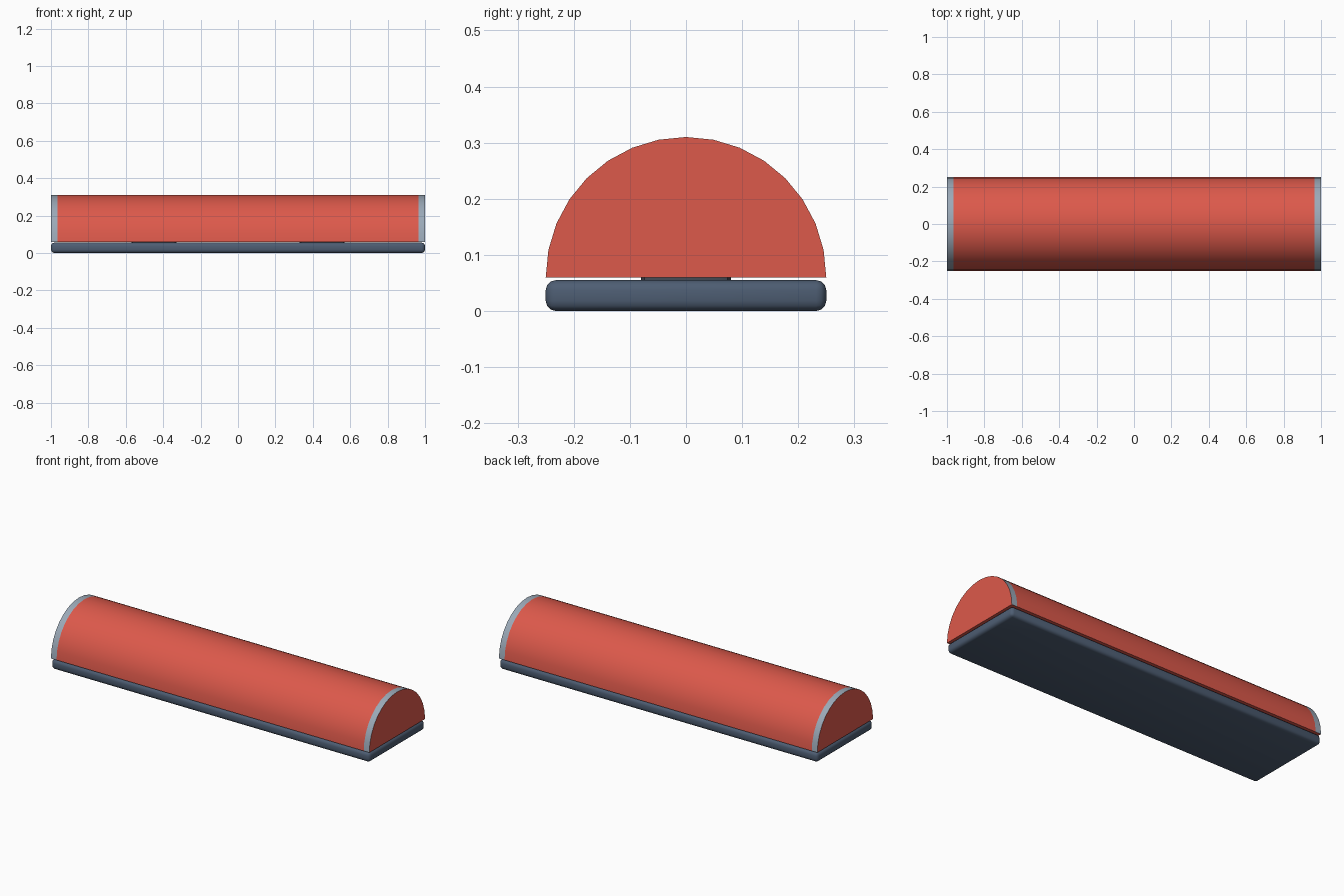
import bpy, bmesh, math

if "Cube" in bpy.data.objects:
    bpy.data.objects.remove(bpy.data.objects["Cube"])


def material(name, rgb):
    m = bpy.data.materials.new(name)
    m.diffuse_color = (*rgb, 1)
    m.use_nodes = True
    m.node_tree.nodes["Principled BSDF"].inputs["Base Color"].default_value = m.diffuse_color
    return m


RED = material("red", (0.72, 0.10, 0.07))
SILVER = material("silver_grey", (0.33, 0.40, 0.48))
SLATE = material("slate", (0.075, 0.11, 0.17))
DARK = material("dark_grey", (0.06, 0.07, 0.09))


def add_object(name, bm, mats):
    bmesh.ops.recalc_face_normals(bm, faces=bm.faces)
    me = bpy.data.meshes.new(name)
    bm.to_mesh(me)
    bm.free()
    for m in mats:
        me.materials.append(m)
    ob = bpy.data.objects.new(name, me)
    bpy.context.collection.objects.link(ob)
    bpy.ops.object.select_all(action='DESELECT')
    ob.select_set(True)
    bpy.context.view_layer.objects.active = ob
    return ob


def box(name, x, z0, z1, size, mat, bevel, segments, vertical_only=False):
    bm = bmesh.new()
    bmesh.ops.create_cube(bm, size=1)
    for v in bm.verts:
        v.co = (x + v.co.x * size[0], v.co.y * size[1],
                (z0 + z1) / 2 + v.co.z * (z1 - z0))
    edges = [e for e in bm.edges if not vertical_only
             or abs(e.verts[0].co.z - e.verts[1].co.z) > 1e-4]
    bmesh.ops.bevel(bm, geom=edges, offset=bevel, segments=segments,
                    profile=0.5, affect='EDGES')
    ob = add_object(name, bm, [mat])
    bpy.ops.object.shade_smooth_by_angle(angle=math.radians(40))
    return ob


# Rounded base slab
box("base", 0, 0, 0.055, (2, 0.5), SLATE, 0.018, 3)

# Low mounting pads between base and cover
for side, x in (("left", -0.45), ("right", 0.45)):
    box(side + "_pad", x, 0.05, 0.061, (0.24, 0.16), DARK, 0.02, 2, True)

# Half-round cover with silver end bands and red end faces
R, Z, N = 0.25, 0.06, 16
bm = bmesh.new()
rings = [[bm.verts.new((x, R * math.cos(math.pi * i / N),
                        Z + R * math.sin(math.pi * i / N)))
          for i in range(N + 1)] for x in (-1, -0.965, 0.965, 1)]
for k, (a, b) in enumerate(zip(rings, rings[1:])):
    for i in range(N):
        bm.faces.new((a[i], a[i + 1], b[i + 1], b[i])).material_index = int(k != 1)
    bm.faces.new((a[0], b[0], b[N], a[N])).material_index = 0
bm.faces.new(rings[0])
bm.faces.new(rings[-1])
add_object("cover", bm, [RED, SILVER])
bpy.ops.object.shade_smooth_by_angle(angle=math.radians(30))
